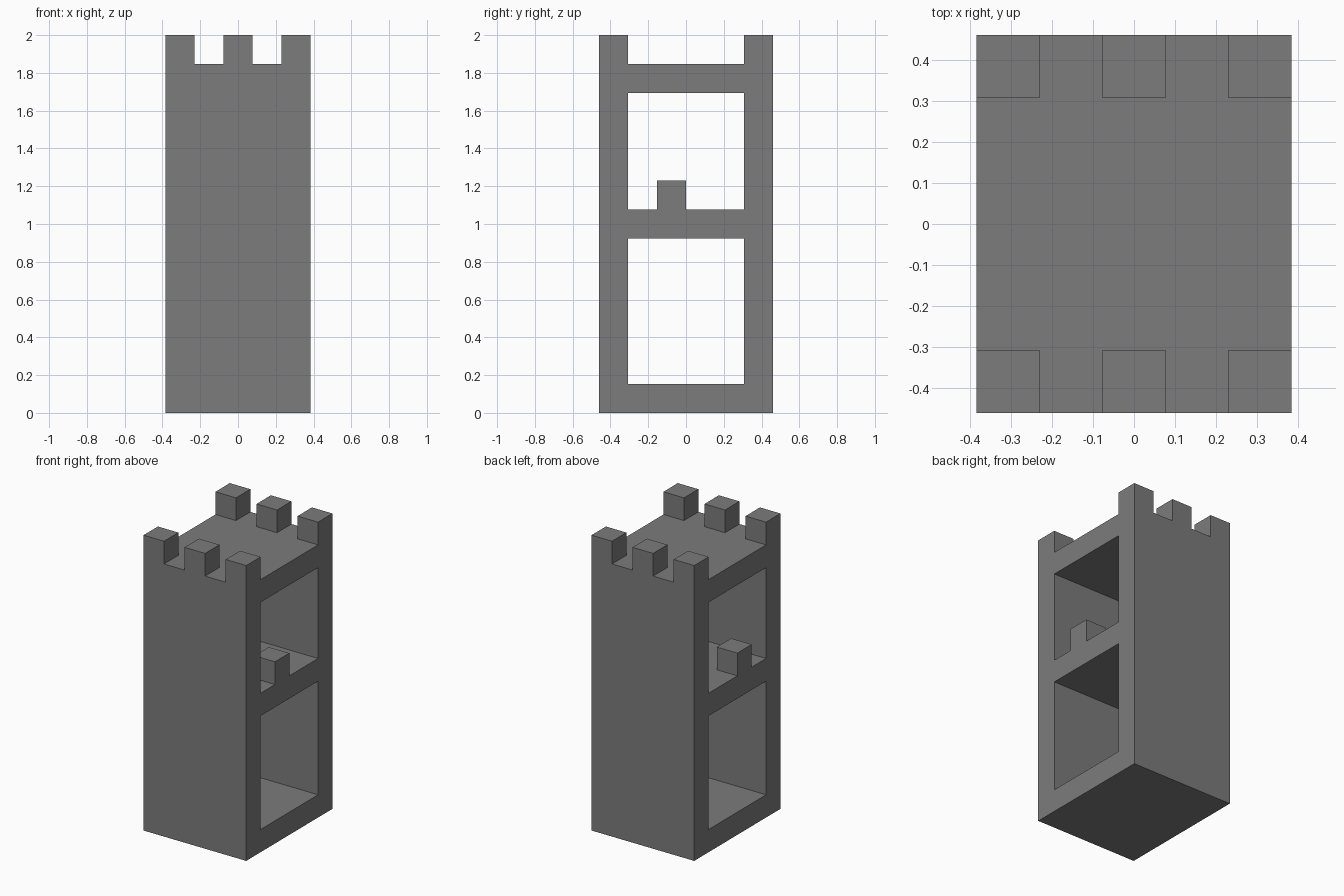
import bpy
from mathutils import Vector

if "Cube" in bpy.data.objects:
    bpy.data.objects.remove(bpy.data.objects["Cube"], do_unlink=True)

U = 2 / 13          # the tower is laid out on a grid 13 blocks high

stone = bpy.data.materials.new("grey stone")
stone.use_nodes = True
colour = (0.2, 0.2, 0.2, 1)
stone.diffuse_color = colour
stone.node_tree.nodes["Principled BSDF"].inputs["Base Color"].default_value = colour


def box(name, x, y, z):
    """Box from (low, high) spans in grid units."""
    spans = (x, y, z)
    centre = Vector([(a + b) / 2 * U for a, b in spans])
    size = Vector([(b - a) * U for a, b in spans])
    bpy.ops.mesh.primitive_cube_add(size=1)
    ob = bpy.context.object
    ob.name = name
    for v in ob.data.vertices:
        v.co = v.co * size + centre
    ob.data.materials.append(stone)
    return ob


def combine(target, helper, operation):
    """Apply a boolean and discard the helper."""
    helper.hide_render = True
    mod = target.modifiers.new(helper.name, "BOOLEAN")
    mod.operation = operation
    mod.solver = "EXACT"
    mod.object = helper
    bpy.context.view_layer.objects.active = target
    bpy.ops.object.modifier_apply(modifier=mod.name)
    bpy.data.objects.remove(helper, do_unlink=True)


# Solid tower
tower = box("tower", (-2.5, 2.5), (-3, 3), (0, 13))

# Two rooms open at both sides, and the roof between the battlements
for name, z in (("lower_room", (1, 6)), ("upper_room", (7, 11)), ("roof_space", (12, 14))):
    combine(tower, box(name, (-4, 4), (-2, 2), z), "DIFFERENCE")

# Gaps between the battlements, front and back
for x in (-1, 1):
    combine(tower, box("battlement_gap", (x - .5, x + .5), (-4, 4), (12, 14)), "DIFFERENCE")

# One block at each open edge of the middle floor, rooted in the floor
for x in (-2, 2):
    combine(tower, box("floor_block", (x - .5, x + .5), (-1, 0), (6.5, 8)), "UNION")
